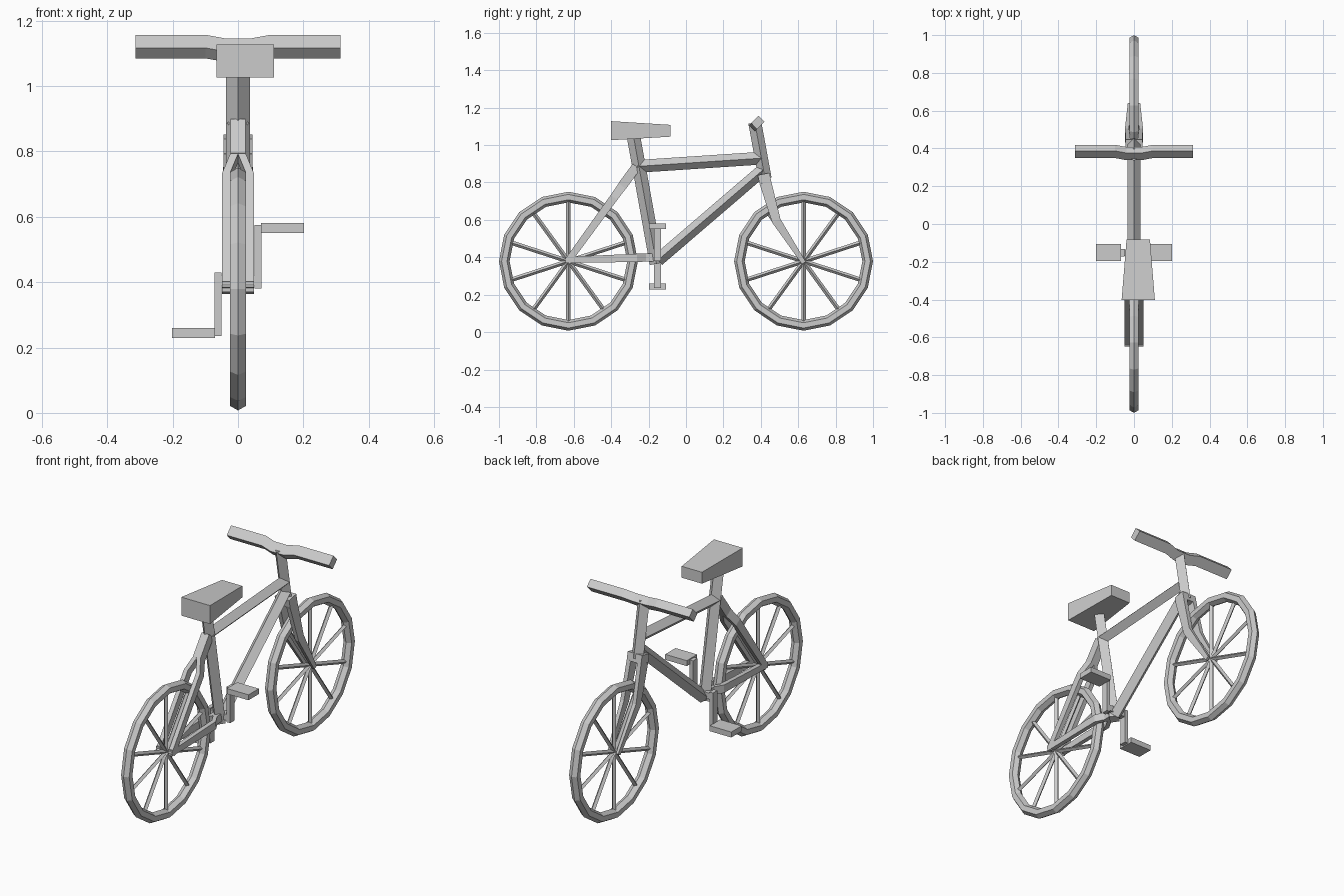
import bpy, bmesh
from math import pi, radians
from mathutils import Vector, Matrix

if "Cube" in bpy.data.objects:
    bpy.data.objects.remove(bpy.data.objects["Cube"])

DIAMOND = [(1, 0), (0, 1), (-1, 0), (0, -1)]
BOX = [(1, 1), (-1, 1), (-1, -1), (1, -1)]
HUB_Z = 0.379
HUB_Y = 0.6285


def make(name, bm):
    bmesh.ops.recalc_face_normals(bm, faces=bm.faces)
    me = bpy.data.meshes.new(name)
    bm.to_mesh(me)
    bm.free()
    ob = bpy.data.objects.new(name, me)
    bpy.context.collection.objects.link(ob)
    return ob


def loft(bm, rings):
    loops = [[bm.verts.new(p) for p in r] for r in rings]
    n = len(loops[0])
    for a, b in zip(loops, loops[1:]):
        for i in range(n):
            j = (i + 1) % n
            bm.faces.new((a[i], a[j], b[j], b[i]))
    bm.faces.new(loops[0])
    bm.faces.new(loops[-1])


def sweep(bm, pts, sizes, section, side=1):
    """Sweep a section along a path lying roughly in the YZ plane."""
    pts = [Vector((x * side, y, z)) for x, y, z in pts]
    dirs = []
    for a, b in zip(pts, pts[1:]):
        d = b - a
        d.x = 0
        dirs.append(d.normalized())
    rings = []
    for i, p in enumerate(pts):
        t = (dirs[max(i - 1, 0)] + dirs[min(i, len(dirs) - 1)]).normalized()
        v = t.cross(Vector((1, 0, 0)))
        w, h = sizes[i]
        rings.append([p + Vector((a * w, 0, 0)) + v * b * h for a, b in section])
    loft(bm, rings)


def box(bm, lo, hi):
    lo, hi = Vector(lo), Vector(hi)
    m = Matrix.Translation((lo + hi) / 2) @ Matrix.Diagonal((*(hi - lo), 1))
    bmesh.ops.create_cube(bm, size=1, matrix=m)


def tube(name, a, b, r=0.034):
    bm = bmesh.new()
    sweep(bm, [(0, *a), (0, *b)], [(r, r)] * 2, DIAMOND)
    make(name, bm)


def forked(name, stem, stem_sizes, leg, leg_sizes):
    """A single stem that splits into two mirrored legs."""
    bm = bmesh.new()
    sweep(bm, stem, stem_sizes, BOX)
    for s in (1, -1):
        sweep(bm, leg, leg_sizes, BOX, s)
    make(name, bm)


# Wheels: six-sided tyre and ten spokes
for name, y in (("rear", -HUB_Y), ("front", HUB_Y)):
    bpy.ops.mesh.primitive_torus_add(
        major_segments=16, minor_segments=6, major_radius=0.343,
        minor_radius=0.0285, location=(0, y, HUB_Z), rotation=(0, pi / 2, 0))
    bpy.context.object.name = name + "_tyre"
    bm = bmesh.new()
    for i in range(5):
        m = Matrix.Translation((0, y, HUB_Z)) @ Matrix.Rotation(radians(36 * i), 4, 'X')
        bmesh.ops.create_cone(bm, cap_ends=True, segments=4, radius1=0.012,
                              radius2=0.012, depth=0.65, matrix=m)
    make(name + "_spokes", bm)

# Main frame tubes
tube("top_tube", (-0.26, 0.886), (0.405, 0.93))
tube("down_tube", (-0.15, 0.385), (0.415, 0.87))
tube("seat_tube", (-0.158, 0.365), (-0.283, 1.06), 0.036)
tube("head_tube", (0.423, 0.82), (0.368, 1.12), 0.035)

# Rear stays
forked("seat_stays",
       [(0, -0.265, 0.885), (0, -0.342, 0.78)], [(0.023, 0.025)] * 2,
       [(0.011, -0.341, 0.781), (0.037, -0.385, 0.72), (0.037, -0.635, 0.375)],
       [(0.012, 0.024), (0.012, 0.022), (0.012, 0.018)])
forked("chain_stays",
       [(0, -0.15, 0.4), (0, -0.215, 0.399)], [(0.023, 0.022)] * 2,
       [(0.011, -0.214, 0.399), (0.037, -0.262, 0.397), (0.037, -0.645, 0.386)],
       [(0.012, 0.022), (0.012, 0.022), (0.012, 0.016)])

# Front fork with crown
forked("front_fork",
       [(0, 0.415, 0.845), (0, 0.424, 0.8)], [(0.044, 0.032)] * 2,
       [(0.032, 0.424, 0.801), (0.037, 0.483, 0.595), (0.026, 0.63, 0.37)],
       [(0.012, 0.032), (0.011, 0.024), (0.007, 0.012)])

# Handlebar with a small dip in the middle
bm = bmesh.new()
rings = []
for x, d in ((-0.313, 0), (-0.1, 0), (-0.04, -0.011), (0.04, -0.011), (0.1, 0), (0.313, 0)):
    rings.append([(x, 0.383 + d + dy, 1.121 + d + dz) for dy, dz in
                  ((0.036, 0.004), (0.004, 0.036), (-0.034, -0.004), (-0.004, -0.036))])
loft(bm, rings)
make("handlebar", bm)

# Seat: tapered block, slightly off centre
bm = bmesh.new()
loft(bm, [[(0.0225 + s * w, y, z) for s, z in ((-1, lo), (1, lo), (1, hi), (-1, hi))]
          for y, w, lo, hi in ((-0.402, 0.088, 1.026, 1.128), (-0.083, 0.062, 1.045, 1.108))])
make("seat", bm)

# Cranks, axle and pedals
bm = bmesh.new()
box(bm, (-0.06, -0.17, 0.388), (0.06, -0.135, 0.422))
make("crank_axle", bm)
for side, s in (("right", 1), ("left", -1)):
    def z_span(a, b):
        return sorted((0.405 + s * a, 0.405 + s * b))
    for part, x0, x1, hy, span in (
            ("crank", 0.05, 0.072, 0.019, z_span(-0.025, 0.17)),
            ("pedal", 0.07, 0.202, 0.045, z_span(0.146, 0.176))):
        bm = bmesh.new()
        xs = sorted((s * x0, s * x1))
        box(bm, (xs[0], -0.152 - hy, span[0]), (xs[1], -0.152 + hy, span[1]))
        make(side + "_" + part, bm)
